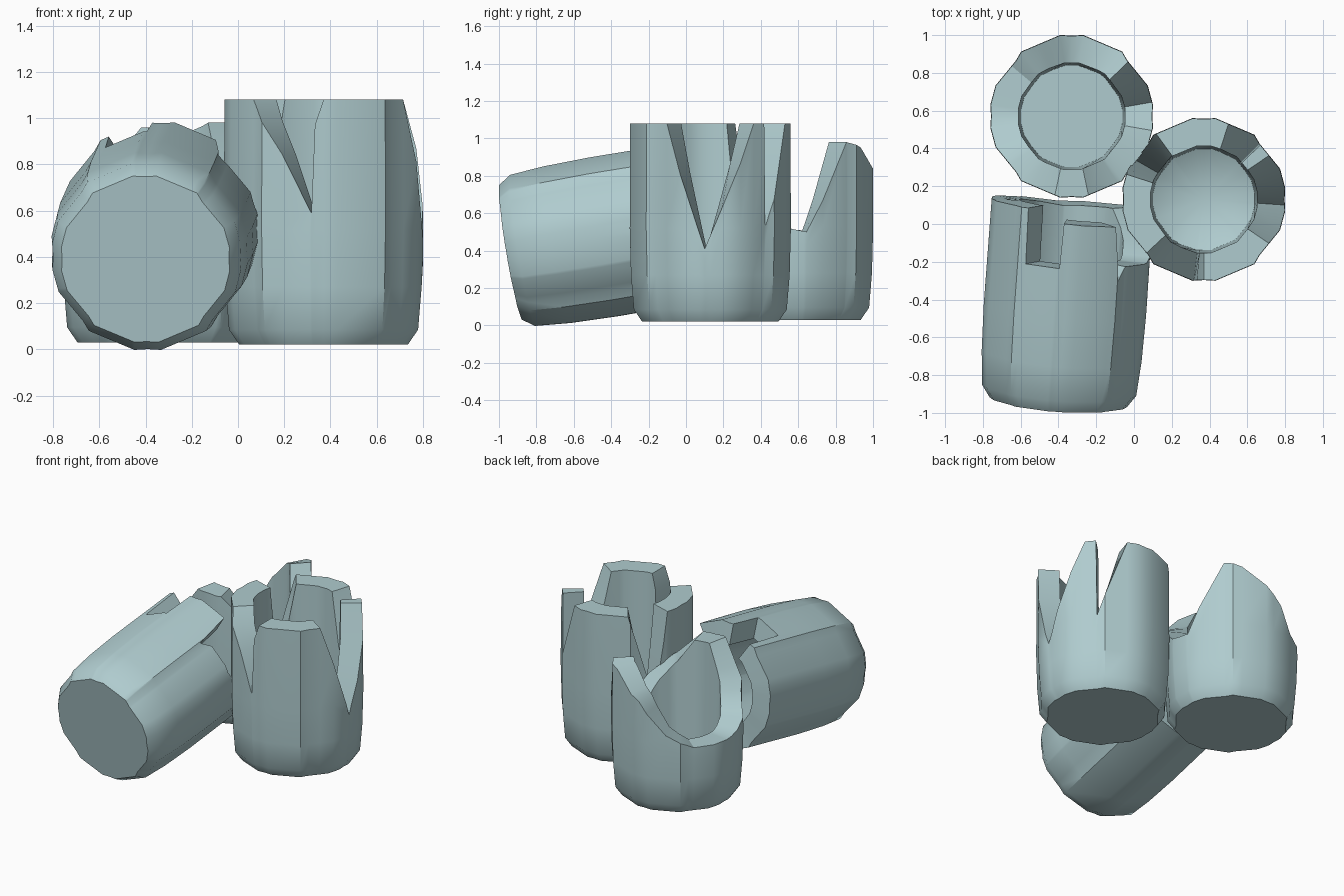
import bpy, bmesh
from math import radians, cos, sin
from mathutils import Matrix, Vector

if "Cube" in bpy.data.objects:
    bpy.data.objects.remove(bpy.data.objects["Cube"])

R = 0.435         # widest outer radius
R_IN = 0.285      # inner radius at the rim

# Blue-grey for all barrels
slate = bpy.data.materials.new("slate")
slate.diffuse_color = (0.43, 0.60, 0.62, 1)
slate.use_nodes = True
slate.node_tree.nodes["Principled BSDF"].inputs["Base Color"].default_value = slate.diffuse_color

# Stave outline: one quadrant of (angle, radius factor), mirrored; dips are the seams
QUAD = [(8, 1.0), (22, 1.0), (45, 0.96), (52, 1.0), (82, 1.0)]
OUTLINE = [(0, 0.982), (90, 0.982), (180, 0.982), (270, 0.982)]
for a, f in QUAD:
    OUTLINE += [(a, f), (180 - a, f), (180 + a, f), (360 - a, f)]
OUTLINE = sorted(set(OUTLINE))


def radius_at(a):
    """Radius factor on the straight chord between two outline points."""
    pts = OUTLINE + [(360, OUTLINE[0][1])]
    for (a0, f0), (a1, f1) in zip(pts, pts[1:]):
        if a0 <= a <= a1:
            p = Vector((cos(radians(a0)), sin(radians(a0)))) * f0
            q = Vector((cos(radians(a1)), sin(radians(a1)))) * f1
            d = Vector((cos(radians(a)), sin(radians(a))))
            e = q - p
            return (p.x * e.y - p.y * e.x) / (d.x * e.y - d.y * e.x)
    return 1.0


def height_at(a, prof):
    """Broken rim height, linear between profile points, wrapping round."""
    pts = [(prof[-1][0] - 360, prof[-1][1])] + prof + [(prof[0][0] + 360, prof[0][1])]
    for (a0, h0), (a1, h1) in zip(pts, pts[1:]):
        if a0 <= a <= a1:
            return h0 + (h1 - h0) * (a - a0) / (a1 - a0)
    return prof[0][1]


def broken_barrel(name, prof, matrix, floor=0.12, centre=0.12):
    angles = sorted({a for a, _ in OUTLINE} | {a for a, _ in prof})
    bm = bmesh.new()
    rings = [[] for _ in range(7)]
    for a in angles:
        f, h, t = radius_at(a), height_at(a, prof), radians(a)
        rin = R_IN * (0.5 + 0.5 * f)
        section = [(0.368 * f, 0), (0.413 * f, 0.065), (R * 0.985 * f, min(0.25, h * 0.6)),
                   (R * f, min(0.5, h * 0.85)), (R * 0.995 * f, h), (rin, h), (rin * 0.95, floor)]
        for ring, (r, z) in zip(rings, section):
            ring.append(bm.verts.new((r * cos(t), r * sin(t), z)))
    mid = bm.verts.new((0, 0, centre))
    n = len(angles)
    for i in range(n):
        j = (i + 1) % n
        for lo, hi in zip(rings, rings[1:]):
            bm.faces.new((lo[i], lo[j], hi[j], hi[i]))
        bm.faces.new((rings[-1][i], rings[-1][j], mid))
    bm.faces.new(rings[0][::-1])
    bmesh.ops.recalc_face_normals(bm, faces=bm.faces)
    me = bpy.data.meshes.new(name)
    bm.to_mesh(me)
    bm.free()
    me.materials.append(slate)
    ob = bpy.data.objects.new(name, me)
    bpy.context.collection.objects.link(ob)
    ob.matrix_world = matrix
    bpy.ops.object.select_all(action='DESELECT')
    ob.select_set(True)
    bpy.context.view_layer.objects.active = ob
    bpy.ops.object.shade_smooth_by_angle(angle=radians(32))
    return ob


# Upright barrel with deep V notches and a dished floor
right_rim = [(34, 1.06), (44, 1.06), (45, 0.51), (72, 1.06), (126, 1.06),
             (150, 0.45), (162, 1.06), (223, 1.06), (245, 0.82), (263, 0.57),
             (265, 0.95), (270, 1.06), (326, 1.06), (356, 0.39)]
broken_barrel("right_barrel", right_rim, Matrix.Translation((0.37, 0.13, 0.02)), 0.22, 0.08)

# Upright barrel with low back and two tall points
back_rim = [(10, 0.47), (44, 0.95), (60, 0.92), (90, 0.77), (115, 0.56),
            (140, 0.47), (180, 0.48), (215, 0.58), (240, 0.78), (258, 0.93),
            (282, 0.92), (305, 0.76), (330, 0.64), (350, 0.50)]
broken_barrel("back_barrel", back_rim, Matrix.Translation((-0.33, 0.57, 0.03)))

# Barrel lying on its side, rim toward the back
axis = Vector((0.07, 0.98, 0.165)).normalized()
side = axis.cross(Vector((0, 0, 1))).normalized()
down = axis.cross(side)
lying = Matrix((side, down, axis)).transposed().to_4x4()
lying.translation = (-0.40, -0.935, 0.39)
lying_rim = [(20, 0.92), (40, 1.02), (100, 1.0), (160, 1.05), (195, 1.07),
             (237, 1.08), (238, 0.78), (264, 0.78), (265, 1.02), (304, 1.01),
             (309, 0.72), (317, 0.79), (345, 0.79)]
broken_barrel("lying_barrel", lying_rim, lying)
